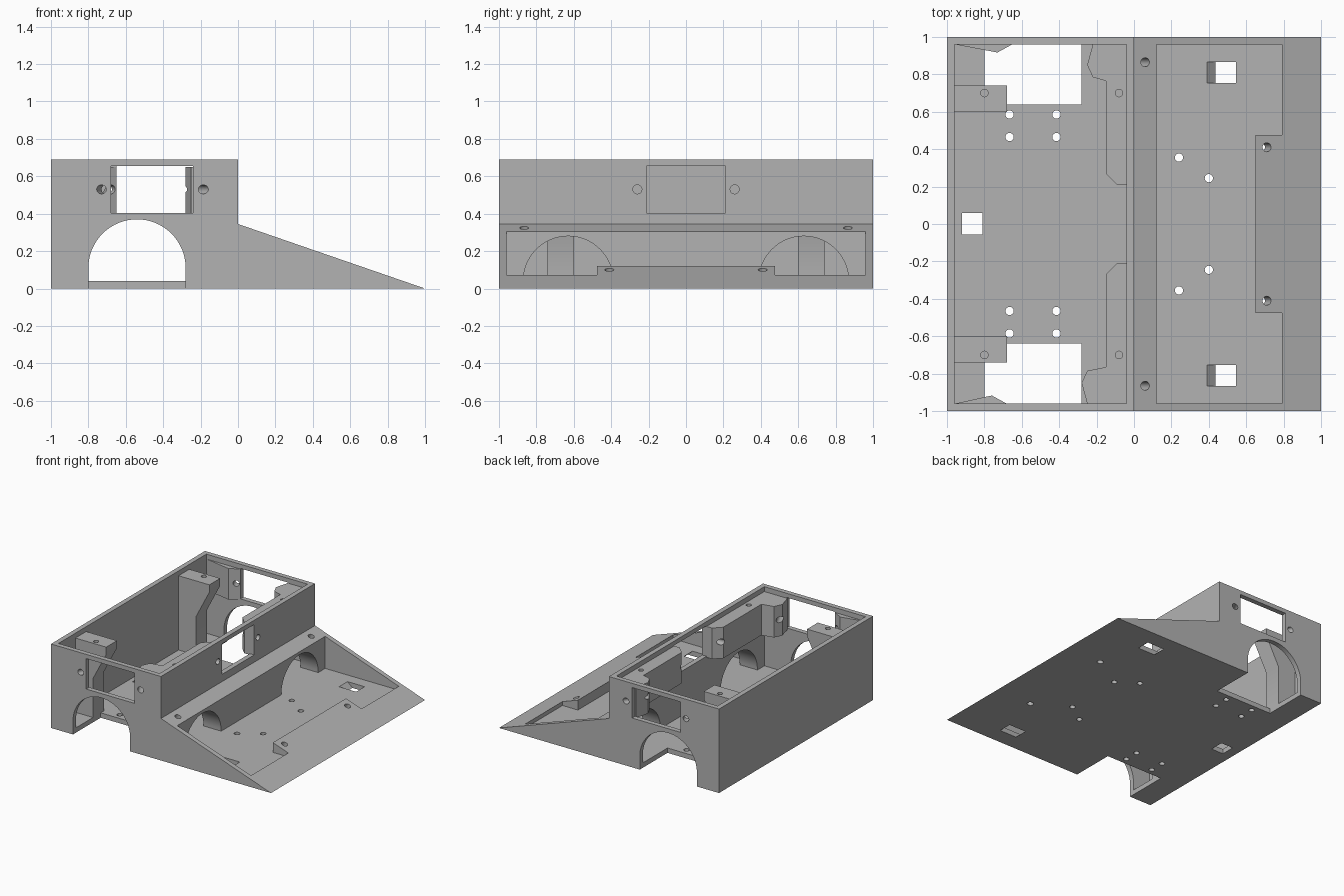
import bpy, bmesh, math
from mathutils import Vector

cube = bpy.data.objects.get("Cube")
if cube:
    bpy.data.objects.remove(cube, do_unlink=True)

grey = bpy.data.materials.new("plain grey")
grey.use_nodes = True
grey.diffuse_color = (0.45, 0.45, 0.45, 1)
grey.node_tree.nodes["Principled BSDF"].inputs["Base Color"].default_value = (0.45, 0.45, 0.45, 1)
parts = []


def to_object(name, bm):
    bmesh.ops.recalc_face_normals(bm, faces=bm.faces)
    mesh = bpy.data.meshes.new(name)
    bm.to_mesh(mesh)
    bm.free()
    ob = bpy.data.objects.new(name, mesh)
    bpy.context.collection.objects.link(ob)
    return ob


def prism(name, outline, axis, lo, hi, lean=0):
    """Extrude a 2D outline along an axis; lean shifts the far end in the first coordinate."""
    def place(a, b, t):
        return {"x": (t, a, b), "y": (a, t, b), "z": (a, b, t)}[axis]
    bm = bmesh.new()
    near = [bm.verts.new(place(a, b, lo)) for a, b in outline]
    far = [bm.verts.new(place(a + lean, b, hi)) for a, b in outline]
    bm.faces.new(near)
    bm.faces.new(far)
    n = len(near)
    for i in range(n):
        j = (i + 1) % n
        bm.faces.new((near[i], near[j], far[j], far[i]))
    return to_object(name, bm)


def rect(a0, a1, b0, b1):
    return [(a0, b0), (a1, b0), (a1, b1), (a0, b1)]


def arc(ca, cb, r, steps=32):
    return [(ca + r * math.cos(math.pi * i / steps), cb + r * math.sin(math.pi * i / steps))
            for i in range(steps + 1)]


def cut(target, cutter, keep=False):
    mod = target.modifiers.new("cut", "BOOLEAN")
    mod.operation = "DIFFERENCE"
    mod.solver = "EXACT"
    mod.object = cutter
    dg = bpy.context.evaluated_depsgraph_get()
    mesh = bpy.data.meshes.new_from_object(target.evaluated_get(dg))
    target.modifiers.clear()
    target.data = mesh
    if not keep:
        bpy.data.objects.remove(cutter, do_unlink=True)


def drill(targets, start, direction, depth, r=0.024):
    """Round hole entering at start and running along direction."""
    d = Vector(direction).normalized()
    mat = d.to_track_quat("Z", "Y").to_matrix().to_4x4()
    mat.translation = Vector(start) + d * (depth - 0.05) / 2
    bm = bmesh.new()
    bmesh.ops.create_cone(bm, cap_ends=True, segments=20, radius1=r, radius2=r,
                          depth=depth + 0.05, matrix=mat)
    tool = to_object("drill", bm)
    for t in targets:
        cut(t, tool, keep=True)
    bpy.data.objects.remove(tool, do_unlink=True)


# Chassis: tall box with a sloped wedge
body = prism("chassis_body", [(-1, 0), (1, 0), (0, 0.345), (0, 0.69), (-1, 0.69)], "y", -1, 1)
parts.append(body)
cut(body, prism("box_cavity", rect(-0.96, -0.04, -0.96, 0.96), "z", 0.04, 1))
cut(body, prism("wedge_cavity", [(0.12, -0.96), (0.79, -0.96), (0.79, -0.475), (0.65, -0.475),
                                 (0.65, 0.475), (0.79, 0.475), (0.79, 0.96), (0.12, 0.96)],
                "z", 0.04, 1))

# Front sensor window and rear floor slot
cut(body, prism("front_window", rect(-0.21, 0.21, 0.405, 0.655), "x", -0.07, 0.05))
cut(body, prism("floor_slot", rect(-0.92, -0.81, -0.055, 0.06), "z", -0.1, 0.1))

for side, label in ((1, "back"), (-1, "front")):
    shift = 0.0 if side > 0 else -0.03

    def span(lo, hi):
        return sorted((side * lo, side * hi))

    def flip(points):
        return [(x, side * y) for x, y in points]

    # Wheel arch and wheel well
    y0, y1 = span(0.92, 1.1)
    arch = [(-0.8, -0.1), (-0.28, -0.1)] + arc(-0.54, 0.11, 0.26)
    cut(body, prism("wheel_arch", arch, "y", y0, y1))
    y0, y1 = span(0.64, 0.97)
    cut(body, prism("wheel_well", rect(-0.8, -0.28, y0, y1), "z", -0.1, 0.1))

    # Side sensor window
    y0, y1 = span(0.93, 1.1)
    cut(body, prism("side_window", rect(-0.65 + shift, -0.21 + shift, 0.405, 0.655), "y", y0, y1))

    # Arched passage between box and wedge
    cut(body, prism("passage", arc(side * 0.63, 0.04, 0.24), "x", -0.1, 0.2))

    # Leaning slot through the wedge floor
    y0, y1 = span(0.755, 0.865)
    cut(body, prism("wedge_slot", rect(0.48, 0.635, y0, y1), "z", -0.04, 0.08, lean=-0.135))

    # Lid post with a sloped underside
    y0, y1 = span(0.6, 0.74)
    post = prism(label + "_lid_post", [(-0.97, 0.03), (-0.8, 0.03), (-0.8, 0.36), (-0.68, 0.59),
                                       (-0.68, 0.65), (-0.97, 0.65)], "y", y0, y1)

    # Corner bracket and bar behind the front wall
    bracket = prism(label + "_corner_bracket", flip([
        (-0.035, 0.21), (-0.09, 0.21), (-0.15, 0.27), (-0.15, 0.765), (-0.22 + shift, 0.785),
        (-0.25 + shift, 0.85), (-0.22 + shift, 0.961), (-0.035, 0.961)]), "z", 0.395, 0.65)

    # Screw boss beside the side window
    boss = prism(label + "_window_boss", flip([
        (-0.961, 0.961), (-0.73 + shift, 0.917), (-0.65 + shift, 0.961)]), "z", 0.395, 0.65)
    parts += [post, bracket, boss]

    # Screw holes
    drill([post], (-0.8, side * 0.7, 0.65), (0, 0, -1), 0.1, 0.02)
    drill([bracket], (-0.08, side * 0.7, 0.65), (0, 0, -1), 0.1, 0.02)
    drill([body, bracket], (0, side * 0.26, 0.53), (-1, 0, 0), 0.25)
    drill([body, boss], (-0.7 + shift, side, 0.53), (0.4, -side, 0), 0.2)
    drill([body, bracket], (-0.155 + shift, side, 0.53), (-0.5, -side, 0), 0.3)
    drill([body], (0.06, side * 0.865, 0.325), (-0.33, 0, -0.94), 0.15)
    drill([body], (0.71, side * 0.41, 0.1), (-0.33, 0, -0.94), 0.2)

    # Through holes in the floor
    for x, y in ((-0.665, 0.585), (-0.665, 0.465), (-0.415, 0.585), (-0.415, 0.465),
                 (0.24, 0.355), (0.4, 0.245)):
        drill([body], (x, side * y, 0.08), (0, 0, -1), 0.2, 0.022)

# Colour and shading
bpy.ops.object.select_all(action="DESELECT")
for ob in parts:
    ob.data.materials.clear()
    ob.data.materials.append(grey)
    for poly in ob.data.polygons:
        poly.material_index = 0
    ob.select_set(True)
bpy.context.view_layer.objects.active = body
bpy.ops.object.shade_smooth_by_angle(angle=math.radians(30))
